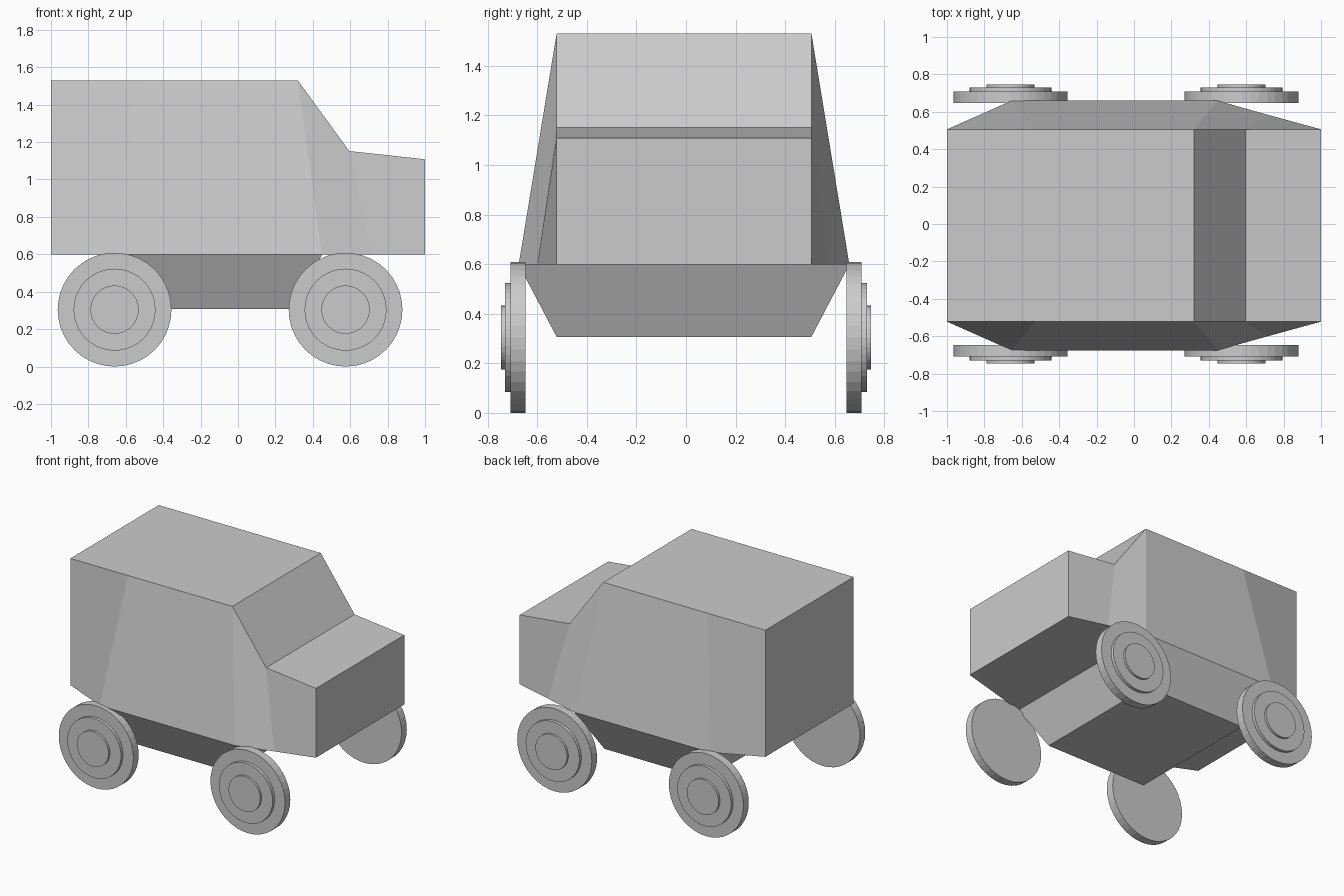
import bpy, bmesh, math

if "Cube" in bpy.data.objects:
    bpy.data.objects.remove(bpy.data.objects["Cube"])


def make_object(name, bm):
    bmesh.ops.recalc_face_normals(bm, faces=bm.faces)
    mesh = bpy.data.meshes.new(name)
    bm.to_mesh(mesh)
    bm.free()
    obj = bpy.data.objects.new(name, mesh)
    bpy.context.collection.objects.link(obj)
    return obj


# Van body: lofted stations of (top x, top z, sill x, sill half width)
HALF, SILL, FLOOR = 0.514, 0.598, 0.307
stations = [
    (-1.0, 1.53, -1.0, HALF),
    (-0.53, 1.53, -0.655, 0.667),
    (0.32, 1.53, 0.448, 0.667),
    (0.595, 1.152, 0.715, 0.592),
    (1.0, 1.108, 1.0, HALF),
]
bm = bmesh.new()
rings = []
for tx, tz, sx, sy in stations:
    pts = [(tx, -HALF, tz), (tx, HALF, tz), (sx, sy, SILL), (sx, -sy, SILL)]
    rings.append([bm.verts.new(p) for p in pts])
for i, (a, b) in enumerate(zip(rings, rings[1:])):
    for k in range(4):
        n = (k + 1) % 4
        if i == 1 and k == 2:      # opening closed by the underbody
            continue
        bm.faces.new((a[k], a[n], b[n], b[k]))
bm.faces.new(rings[0])
bm.faces.new(rings[-1])

# Tapered underbody below the middle of the van
upper = [rings[1][3], rings[1][2], rings[2][2], rings[2][3]]
lower = [bm.verts.new(p + (FLOOR,)) for p in
         ((-0.52, -HALF), (-0.52, HALF), (0.31, HALF), (0.31, -HALF))]
for k in range(4):
    n = (k + 1) % 4
    bm.faces.new((upper[k], upper[n], lower[n], lower[k]))
bm.faces.new(lower)
body = make_object("van_body", bm)
body.location.y = -0.008


# Wheels: stepped disc profile of (radius, distance from centre line)
RADIUS, SEGMENTS = 0.304, 40
profile = [(RADIUS, 0.647), (RADIUS, 0.708), (0.219, 0.708),
           (0.219, 0.731), (0.129, 0.731), (0.129, 0.747)]


def wheel(name, x, side):
    bm = bmesh.new()
    loops = []
    for r, y in profile:
        loops.append([bm.verts.new((r * math.sin(t), side * y, r * math.cos(t)))
                      for t in (2 * math.pi * i / SEGMENTS for i in range(SEGMENTS))])
    for a, b in zip(loops, loops[1:]):
        for i in range(SEGMENTS):
            j = (i + 1) % SEGMENTS
            bm.faces.new((a[i], a[j], b[j], b[i]))
    bm.faces.new(loops[0])
    bm.faces.new(loops[-1])
    make_object(name, bm).location = (x, 0, RADIUS)


for end, x in (("rear", -0.66), ("front", 0.575)):
    for label, side in (("right", -1), ("left", 1)):
        wheel(f"{end}_{label}_wheel", x, side)
